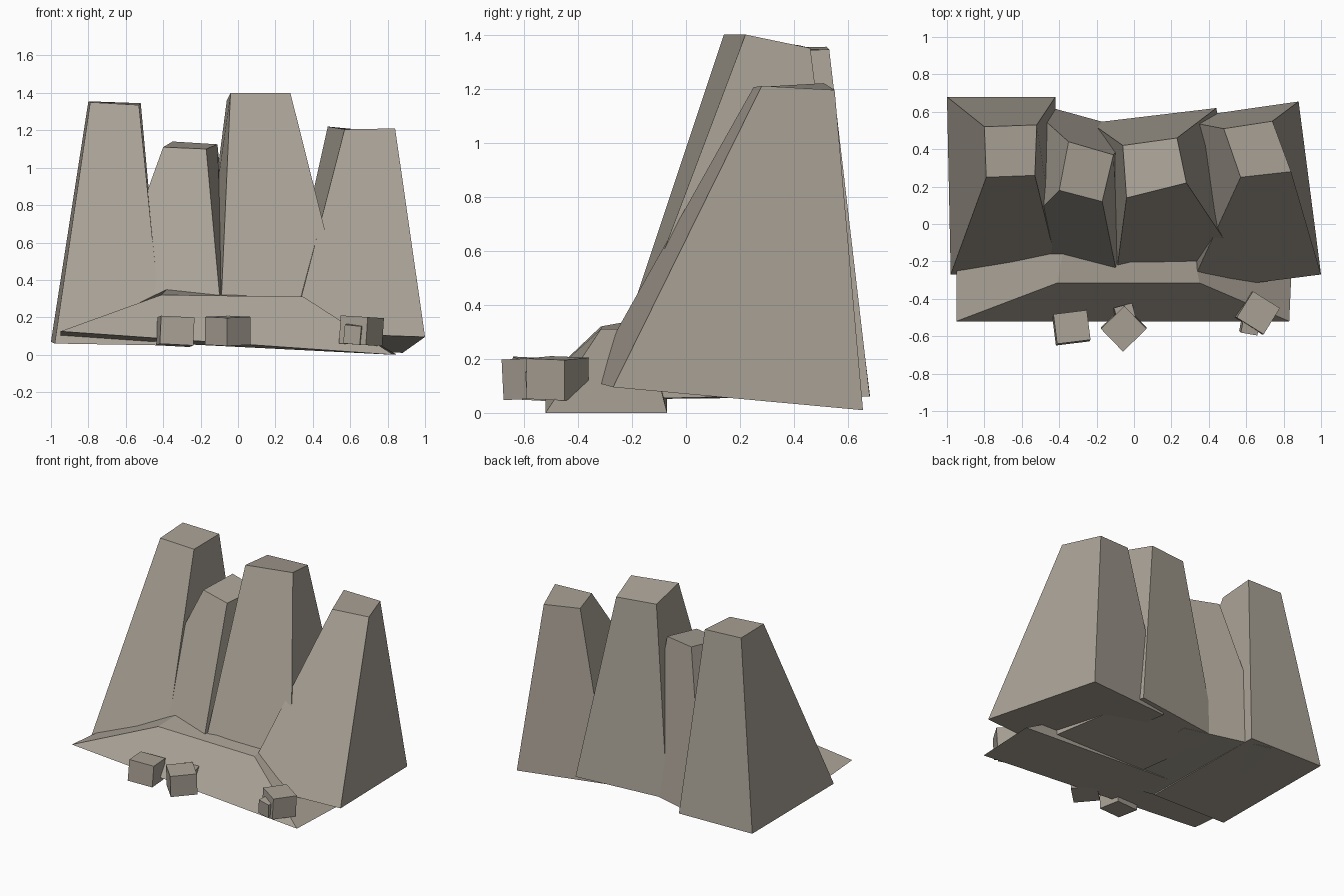
import bpy
from math import radians
from mathutils import Matrix, Vector, Euler

cube = bpy.data.objects.get("Cube")
if cube:
    bpy.data.objects.remove(cube, do_unlink=True)

stone = bpy.data.materials.new("warm_grey_stone")
stone.use_nodes = True
colour = (0.40, 0.36, 0.305, 1)
stone.diffuse_color = colour
stone.node_tree.nodes["Principled BSDF"].inputs["Base Color"].default_value = colour

# Six sides of a block: bottom ring 0-3, top ring 4-7
SIDES = [(3, 2, 1, 0), (4, 5, 6, 7)] + [
    (i, (i + 1) % 4, (i + 1) % 4 + 4, i + 4) for i in range(4)]


def block(name, bottom, top):
    """Block between two rings, each front-left, front-right, back-right, back-left as seen."""
    mesh = bpy.data.meshes.new(name)
    mesh.from_pydata(list(bottom) + list(top), [], SIDES)
    mesh.materials.append(stone)
    obj = bpy.data.objects.new(name, mesh)
    bpy.context.collection.objects.link(obj)


def rock(name, centre, size, tilt):
    """Small boulder, a tilted box."""
    turn = Euler([radians(a) for a in tilt]).to_matrix()
    w, d, h = (s / 2 for s in size)
    ring = [(-w, -d), (w, -d), (w, d), (-w, d)]
    place = lambda z: [Vector(centre) + turn @ Vector((x, y, z)) for x, y in ring]
    block(name, place(-h), place(h))


# Leaning tapered pillars
block("outer_right_pillar",
      [(-.98, -.27, .06), (-.40, -.27, .05), (-.42, .68, .06), (-1, .68, .07)],
      [(-.79, .25, 1.35), (-.53, .26, 1.335), (-.52, .53, 1.345), (-.80, .52, 1.355)])
block("short_pillar",
      [(-.78, -.20, .06), (-.075, -.35, .06), (0, .50, .06), (-.60, .665, .06)],
      [(-.40, .18, 1.11), (-.17, .12, 1.10), (-.11, .37, 1.125), (-.35, .44, 1.14)])
block("tall_pillar",
      [(-.10, -.31, .05), (.62, -.29, .05), (.44, .62, .07), (-.23, .54, .06)],
      [(-.04, .14, 1.40), (.28, .22, 1.40), (.23, .46, 1.35), (-.06, .42, 1.36)])
block("outer_left_pillar",
      [(.29, -.36, .12), (1, -.27, .095), (.88, .655, .01), (.22, .56, .05)],
      [(.57, .25, 1.205), (.84, .28, 1.21), (.74, .55, 1.195), (.48, .51, 1.22)])

# Low mound along the front
block("front_mound",
      [(-.95, -.52, .125), (.83, -.52, 0), (.85, -.07, 0), (-.95, -.07, .09)],
      [(-.41, -.315, .32), (.35, -.315, .31), (.32, -.15, .31), (-.38, -.15, .35)])

# Scattered boulders
rock("right_boulder", (-.335, -.555, .125), (.18, .16, .15), (-3, 3, 7))
rock("middle_boulder", (-.055, -.557, .128), (.175, .17, .15), (2, -2, 44))
rock("middle_pebble", (-.05, -.485, .14), (.10, .10, .10), (0, 5, 15))
rock("left_boulder", (.66, -.475, .128), (.17, .165, .15), (-2, 3, -32))
rock("left_pebble", (.62, -.535, .11), (.09, .10, .10), (4, 6, -10))
